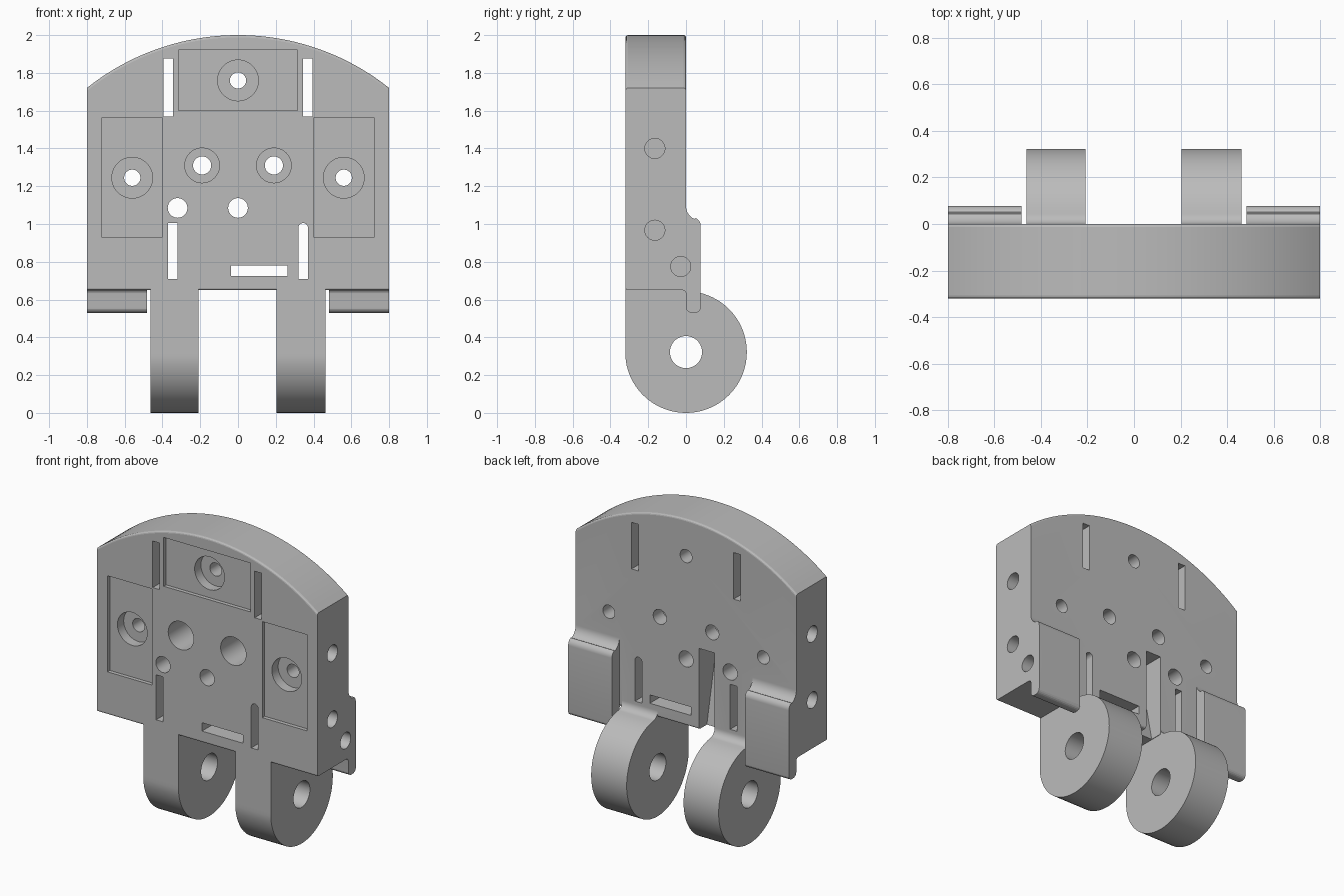
import bpy, bmesh
from math import cos, sin, radians, sqrt, acos, asin, degrees

cube = bpy.data.objects.get("Cube")
if cube:
    bpy.data.objects.remove(cube, do_unlink=True)

grey = bpy.data.materials.new("plain grey")
grey.use_nodes = True
grey.diffuse_color = (0.5, 0.5, 0.5, 1)
grey.node_tree.nodes["Principled BSDF"].inputs["Base Color"].default_value = (0.5, 0.5, 0.5, 1)


def arc(cx, cy, r, a0, a1, n):
    """Points along an arc, angles in degrees."""
    steps = [radians(a0 + (a1 - a0) * i / n) for i in range(n + 1)]
    return [(cx + r * cos(a), cy + r * sin(a)) for a in steps]


def prism(name, pts, axis, lo, hi, round_edge=None, width=0.012):
    """Extrude a profile: (x, z) along y, or (y, z) along x."""
    place = (lambda p, t: (t, p[0], p[1])) if axis == "x" else (lambda p, t: (p[0], t, p[1]))
    bm = bmesh.new()
    rings = [[bm.verts.new(place(p, t)) for p in pts] for t in (lo, hi)]
    n = len(pts)
    for ring in rings:
        bm.faces.new(ring)
    for i in range(n):
        j = (i + 1) % n
        bm.faces.new((rings[0][i], rings[0][j], rings[1][j], rings[1][i]))
    bmesh.ops.recalc_face_normals(bm, faces=bm.faces)
    if round_edge:
        edges = [e for e in bm.edges if round_edge(e.verts[0].co, e.verts[1].co)]
        bmesh.ops.bevel(bm, geom=edges, offset=width, segments=3, profile=0.5, affect="EDGES")
    mesh = bpy.data.meshes.new(name)
    bm.to_mesh(mesh)
    bm.free()
    mesh.materials.append(grey)
    obj = bpy.data.objects.new(name, mesh)
    bpy.context.collection.objects.link(obj)
    return obj


def box(name, x0, x1, z0, z1, y0=-0.5, y1=0.5):
    return prism(name, [(x0, z0), (x1, z0), (x1, z1), (x0, z1)], "y", y0, y1)


def disc(name, a, b, r, axis="y", lo=-0.5, hi=0.5):
    return prism(name, arc(a, b, r, 0, 360, 48)[:-1], axis, lo, hi)


def combine(base, tool, operation="DIFFERENCE"):
    mod = base.modifiers.new("join", "BOOLEAN")
    mod.operation = operation
    mod.solver = "EXACT"
    mod.object = tool
    bpy.context.view_layer.objects.active = base
    bpy.ops.object.modifier_apply(modifier=mod.name)
    bpy.data.objects.remove(tool, do_unlink=True)


# Arched plate with softened top and bottom rims
FRONT, HALF, SHOULDER, BOTTOM = -0.32, 0.8, 1.72, 0.65
rise = 2 - SHOULDER
R = (HALF ** 2 + rise ** 2) / (2 * rise)
spread = degrees(asin(HALF / R))
outline = [(-HALF, BOTTOM), (HALF, BOTTOM)] + arc(0, 2 - R, R, 90 - spread, 90 + spread, 40)
body = prism("bracket_body", outline, "y", FRONT, 0,
             lambda a, b: abs(a.y - b.y) < 0.01 and abs(a.x - b.x) > 0.001)

# Wedge notch in the back
combine(body, prism("notch", [(0.05, 1.18), (-0.19, 1.18), (-0.07, 0.6), (0.05, 0.6)],
                    "x", -0.205, -0.095))

# Knuckles with a small fillet against the back of the plate
r, f = 0.322, 0.05
fz = r + sqrt((r + f) ** 2 - f ** 2)
top = degrees(acos(f / (r + f)))
knuckle = ([(FRONT, 0.7)] + arc(0, r, r, 180, 360 + top, 60)
           + arc(f, fz, f, 180 + top, 180, 8) + [(-0.02, 0.7)])
knuckle = [(max(y, FRONT), z) for y, z in knuckle]
for lo, hi in ((-0.462, -0.208), (0.205, 0.462)):
    part = prism("knuckle", knuckle, "x", lo, hi)
    combine(part, disc("pin_hole", 0, r, 0.085, "x", -1, 1))
    combine(body, part, "UNION")

# Side tabs behind the plate
tab = ([(-0.04, 0.72), (-0.04, BOTTOM)] + arc(-0.02, 0.63, 0.02, 90, 0, 4)
       + arc(0.03, 0.56, 0.03, 180, 270, 5) + arc(0.048, 0.56, 0.03, 270, 360, 5)
       + arc(0.033, 0.99, 0.045, 0, 65, 8) + arc(0.075, 1.095, 0.075, 245, 180, 8)
       + [(-0.04, 1.095)])
for s in (-1, 1):
    inner = 0.483
    lo, hi = sorted((s * inner, s * HALF))
    part = prism("side_tab", tab, "x", lo, hi,
                 lambda a, b: abs(abs(a.x) - inner) < 0.001 and abs(a.x - b.x) < 0.001
                 and min(a.y, b.y) > 0.077 and abs(a.z - b.z) > 0.2, 0.015)
    combine(body, part, "UNION")

# Shallow front pockets
pocket = FRONT + 0.025
combine(body, box("top_pocket", -0.315, 0.315, 1.6, 1.92, -0.5, pocket))
for s in (-1, 1):
    lo, hi = sorted((s * 0.4, s * 0.723))
    combine(body, box("side_pocket", lo, hi, 0.93, 1.56, -0.5, pocket))

# Counterbored screw holes: x, z, bore radius, hole radius, bore depth
for x, z, bore, hole, depth in ((0, 1.76, 0.108, 0.043, 0.09),
                                (-0.56, 1.245, 0.108, 0.043, 0.09),
                                (0.56, 1.245, 0.108, 0.043, 0.09),
                                (-0.19, 1.31, 0.092, 0.048, 0.22),
                                (0.19, 1.31, 0.092, 0.048, 0.22)):
    combine(body, disc("bore", x, z, bore, "y", -0.5, FRONT + depth))
    combine(body, disc("hole", x, z, hole))

# Plain through holes
for x in (-0.32, 0):
    combine(body, disc("hole", x, 1.085, 0.052))

# Through slots
for s in (-1, 1):
    lo, hi = sorted((s * 0.345, s * 0.395))
    combine(body, box("upper_slot", lo, hi, 1.57, 1.875))
combine(body, box("lower_slot", -0.37, -0.32, 0.71, 1.005))
rounded = [(0.32, 0.71), (0.37, 0.71)] + arc(0.345, 0.98, 0.025, 0, 180, 12)
combine(body, prism("rounded_slot", rounded, "y", -0.5, 0.5))
combine(body, box("cross_slot", -0.037, 0.262, 0.725, 0.78))

# Blind holes in the sides
for s in (-1, 1):
    lo, hi = sorted((s * 0.6, s))
    for z in (0.967, 1.4):
        combine(body, disc("side_hole", -0.165, z, 0.053, "x", lo, hi))
combine(body, disc("tab_hole", -0.028, 0.775, 0.053, "x", 0.55, 1))

# Smooth curved walls, keep hard edges
bpy.ops.object.select_all(action="DESELECT")
body.select_set(True)
bpy.context.view_layer.objects.active = body
bpy.ops.object.shade_smooth_by_angle(angle=radians(14))
